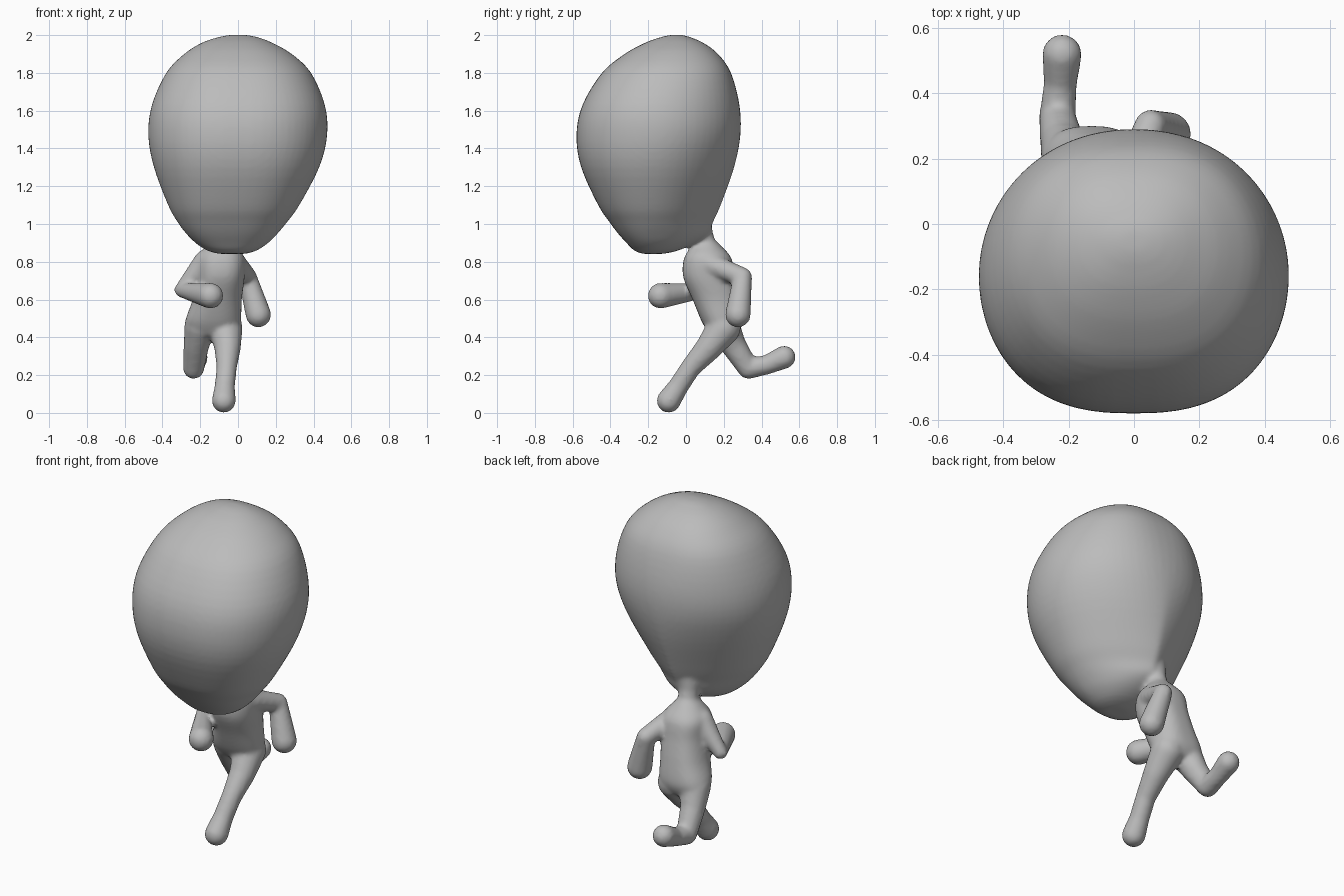
import bpy
import bmesh
from math import sin, cos, pi
from mathutils import Vector

cube = bpy.data.objects.get("Cube")
if cube:
    bpy.data.objects.remove(cube)

grey = bpy.data.materials.new("plain grey")
grey.use_nodes = True
tone = (0.5, 0.5, 0.5, 1)
grey.diffuse_color = tone
grey.node_tree.nodes["Principled BSDF"].inputs["Base Color"].default_value = tone

bm = bmesh.new()


def refine(rows, steps=4):
    """Catmull-Rom interpolation between section rows."""
    out = []
    for i in range(len(rows) - 1):
        quad = [Vector(rows[min(max(j, 0), len(rows) - 1)]) for j in range(i - 1, i + 3)]
        a, b, c, d = quad
        for k in range(steps):
            t = k / steps
            out.append(b + (c - a) * t / 2 + (a * 2 - b * 5 + c * 4 - d) * t * t / 2
                       + (b * 3 - a - c * 3 + d) * t ** 3 / 2)
    return out + [Vector(rows[-1])]


def loft(rows, sides=64):
    """Egg sections: z, left x, right x, front y, back y, widest y, back power.

    A power under 1 makes the half section boxy, over 1 makes it taper.
    """
    rings = []
    for z, x0, x1, front, back, wide, power in refine(rows):
        ring = []
        for i in range(sides):
            a = 2 * pi * i / sides
            c, s = cos(a), sin(a)
            width = abs(c) ** (power if s > 0 else 0.78) * (1 if c > 0 else -1)
            y = wide + s * ((back - wide) if s > 0 else (wide - front))
            ring.append(bm.verts.new(((x0 + x1) / 2 + width * (x1 - x0) / 2, y, z)))
        rings.append(ring)
    for lo, hi in zip(rings, rings[1:]):
        for i in range(sides):
            j = (i + 1) % sides
            bm.faces.new((lo[i], lo[j], hi[j], hi[i]))
    bm.faces.new(rings[0][::-1])
    bm.faces.new(rings[-1])


def limb(*joints):
    """Chain of rounded tapering segments; each joint is x, y, z, radius."""
    for a, b in zip(joints, joints[1:]):
        part = bmesh.new()
        for x, y, z, r in (a, b):
            ball = bmesh.ops.create_uvsphere(part, u_segments=20, v_segments=12, radius=r)
            bmesh.ops.translate(part, verts=ball["verts"], vec=(x, y, z))
        hull = bmesh.ops.convex_hull(part, input=part.verts[:])
        inner = {g for g in hull["geom_interior"] if isinstance(g, bmesh.types.BMVert)}
        bmesh.ops.delete(part, geom=list(inner), context="VERTS")
        bmesh.ops.recalc_face_normals(part, faces=part.faces[:])
        mesh = bpy.data.meshes.new("segment")
        part.to_mesh(mesh)
        part.free()
        bm.from_mesh(mesh)
        bpy.data.meshes.remove(mesh)


# Head, from chin to crown
loft([
    (0.842, -0.10, 0.04, -0.23, -0.12, -0.17, 1),
    (0.86, -0.165, 0.10, -0.275, -0.04, -0.17, 1),
    (0.90, -0.225, 0.16, -0.315, 0.05, -0.18, 1.2),
    (0.95, -0.275, 0.21, -0.36, 0.12, -0.19, 1.5),
    (1.01, -0.32, 0.26, -0.405, 0.145, -0.19, 1.6),
    (1.10, -0.37, 0.325, -0.465, 0.185, -0.19, 1.5),
    (1.30, -0.445, 0.43, -0.555, 0.255, -0.18, 1.2),
    (1.47, -0.475, 0.472, -0.58, 0.288, -0.16, 1),
    (1.63, -0.456, 0.46, -0.548, 0.283, -0.15, 0.9),
    (1.80, -0.38, 0.387, -0.445, 0.238, -0.11, 0.8),
    (1.90, -0.285, 0.285, -0.325, 0.17, -0.08, 0.8),
    (1.96, -0.19, 0.18, -0.215, 0.09, -0.06, 0.8),
    (1.99, -0.10, 0.10, -0.13, 0.02, -0.05, 0.9),
    (2.001, -0.04, 0.04, -0.08, -0.02, -0.05, 1),
])

# Torso, from hips to collar
loft([
    (0.41, -0.25, -0.01, 0.13, 0.27, 0.2, 0.8),
    (0.48, -0.28, 0.015, 0.085, 0.3, 0.19, 0.7),
    (0.60, -0.24, 0.02, 0.035, 0.285, 0.16, 0.7),
    (0.72, -0.22, 0.035, -0.015, 0.26, 0.12, 0.7),
    (0.82, -0.215, 0.035, -0.01, 0.24, 0.115, 0.8),
    (0.88, -0.17, -0.01, 0.03, 0.19, 0.11, 1),
    (0.92, -0.13, -0.04, 0.05, 0.15, 0.1, 1),
])

# Neck
limb((-0.085, 0.105, 0.88, 0.055), (-0.08, 0.085, 0.96, 0.055), (-0.06, 0.04, 1.08, 0.1))

# Left arm swings back, right arm swings forward
limb((-0.01, 0.13, 0.785, 0.06), (0.05, 0.3, 0.72, 0.05), (0.108, 0.275, 0.52, 0.068))
limb((-0.17, 0.1, 0.8, 0.065), (-0.3, 0.11, 0.65, 0.038), (-0.145, -0.135, 0.62, 0.068))

# Left leg strides forward, right leg kicks back
limb((-0.065, 0.2, 0.45, 0.09), (-0.055, 0.12, 0.345, 0.07), (-0.06, 0.025, 0.24, 0.054),
     (-0.07, -0.04, 0.14, 0.054), (-0.075, -0.092, 0.064, 0.064))
limb((-0.2, 0.2, 0.46, 0.085), (-0.22, 0.25, 0.36, 0.068), (-0.235, 0.33, 0.235, 0.056),
     (-0.225, 0.43, 0.255, 0.051), (-0.22, 0.52, 0.295, 0.061))

# Fuse the parts into one soft skin
mesh = bpy.data.meshes.new("running_figure")
bm.to_mesh(mesh)
bm.free()
mesh.materials.append(grey)
figure = bpy.data.objects.new("running_figure", mesh)
bpy.context.collection.objects.link(figure)
fuse = figure.modifiers.new("fuse", "REMESH")
fuse.mode = "VOXEL"
fuse.voxel_size = 0.012
fuse.use_smooth_shade = True
soften = figure.modifiers.new("soften", "SMOOTH")
soften.factor = 0.5
soften.iterations = 7
